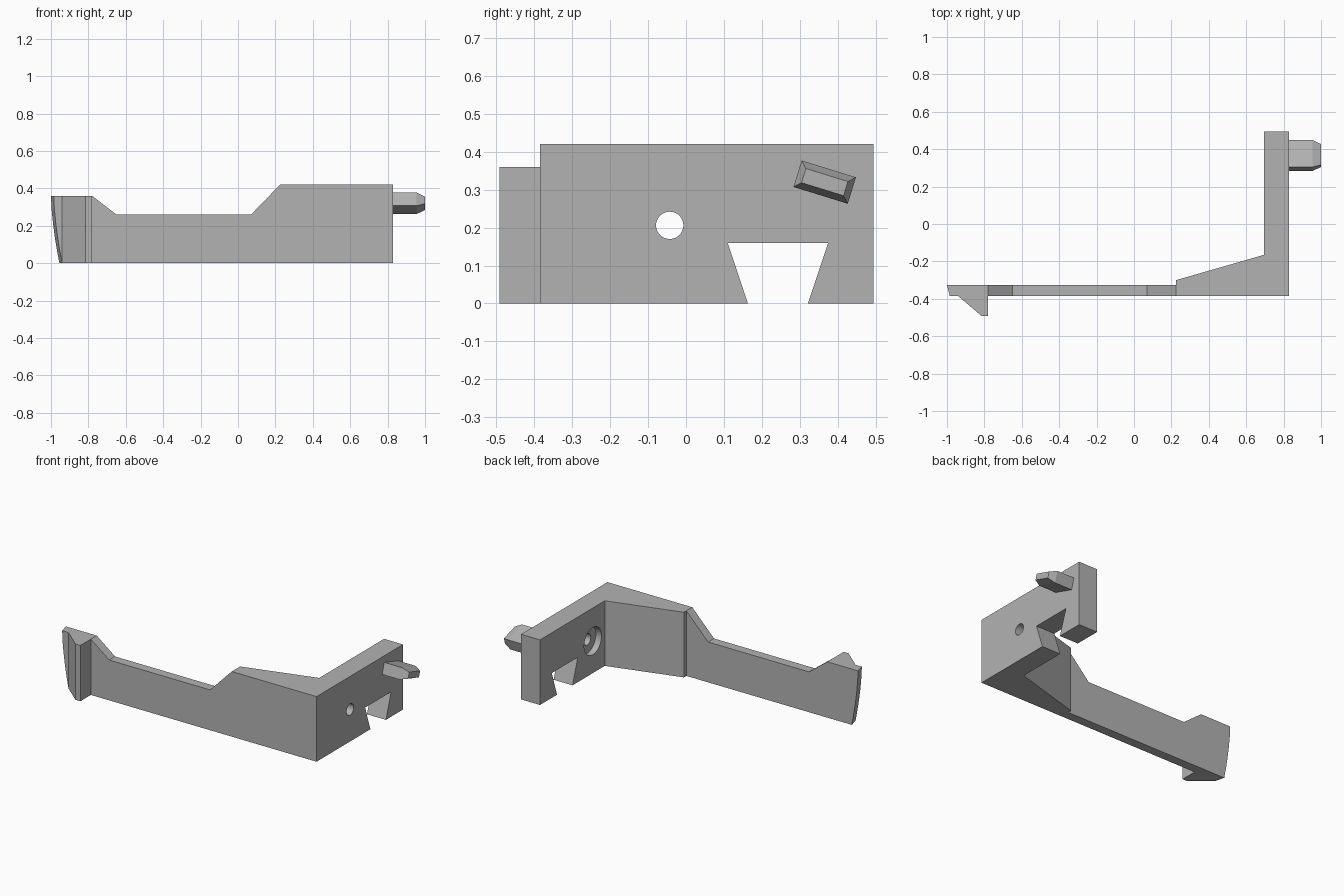
import bpy, bmesh
from mathutils import Matrix, Vector

cube = bpy.data.objects.get("Cube")
if cube:
    bpy.data.objects.remove(cube, do_unlink=True)

grey = bpy.data.materials.new("plain grey")
grey.use_nodes = True
grey.diffuse_color = (0.45, 0.45, 0.45, 1)
grey.node_tree.nodes["Principled BSDF"].inputs["Base Color"].default_value = (0.45, 0.45, 0.45, 1)


def finish(name, bm):
    bmesh.ops.recalc_face_normals(bm, faces=bm.faces)
    mesh = bpy.data.meshes.new(name)
    bm.to_mesh(mesh)
    bm.free()
    mesh.materials.append(grey)
    obj = bpy.data.objects.new(name, mesh)
    bpy.context.collection.objects.link(obj)
    return obj


def prism(name, profile, axis, low, high, skew=0):
    """Extrude a 2D profile along an axis; skew shifts the low end in x."""
    place = {"x": lambda a, b, d: (d, a, b),
             "y": lambda a, b, d: (a, d, b),
             "z": lambda a, b, d: (a, b, d)}[axis]
    bm = bmesh.new()
    rings = [[bm.verts.new(Vector(place(a, b, d)) + Vector((s, 0, 0))) for a, b in profile]
             for d, s in ((low, skew), (high, 0))]
    n = len(profile)
    for ring in rings:
        bm.faces.new(ring)
    for i in range(n):
        j = (i + 1) % n
        bm.faces.new((rings[0][i], rings[0][j], rings[1][j], rings[1][i]))
    return finish(name, bm)


def cylinder(name, radius, x0, x1, y, z):
    bm = bmesh.new()
    move = Matrix.Translation(((x0 + x1) / 2, y, z)) @ Matrix.Rotation(1.5708, 4, "Y")
    bmesh.ops.create_cone(bm, cap_ends=True, segments=48, radius1=radius,
                          radius2=radius, depth=x1 - x0, matrix=move)
    return finish(name, bm)


def cut(target, cutter):
    mod = target.modifiers.new(cutter.name, "BOOLEAN")
    mod.operation = "DIFFERENCE"
    mod.solver = "EXACT"
    mod.object = cutter
    cutter.hide_render = True
    cutter.hide_viewport = True
    cutter.display_type = "WIRE"


# Thin arm with stepped top and a curved, slanted free end
end_curve = [(-0.955 - 0.045 * (1 - (1 - t) ** 1.6), 0.36 * t) for t in (0, .2, .4, .6, .8, 1)]
arm_end = prism("arm_end", end_curve + [(-0.78, 0.36), (-0.78, 0)], "y", -0.385, -0.325)
for v in arm_end.data.vertices:
    if v.co.x < -0.9 and v.co.y < -0.35:
        v.co.x += 0.015
prism("arm", [(-0.78, 0), (-0.78, 0.36), (-0.65, 0.26), (0.07, 0.26), (0.225, 0.42), (0.225, 0)],
      "y", -0.385, -0.325)

# Catch on the front of the free end
prism("catch", [(-0.94, -0.385), (-0.815, -0.492), (-0.78, -0.492), (-0.78, -0.385)], "z", 0, 0.36)

# Tapered corner block and side wall
wall = prism("corner_wall", [(0.225, -0.385), (0.83, -0.385), (0.83, 0.495), (0.695, 0.495),
                             (0.695, -0.165), (0.225, -0.3)], "z", 0, 0.42)
cut(wall, prism("dovetail_cutter", [(0.11, 0.16), (0.375, 0.16), (0.305, -0.05), (0.18, -0.05)],
                "x", 0.6, 0.9))
cut(wall, cylinder("hole_cutter", 0.036, 0.6, 0.9, -0.043, 0.206))
cut(wall, cylinder("counterbore_cutter", 0.088, 0.6, 0.735, -0.043, 0.206))

# Tilted rectangular peg with a chamfered tip
bm = bmesh.new()
rings = []
for x, inset in ((0.83, 0), (0.955, 0), (1.0, 0.017)):
    w, h = 0.075 - inset, 0.0365 - inset
    turn = Matrix.Rotation(-0.3, 3, "X")
    rings.append([bm.verts.new(Vector((x, 0.366, 0.32)) + turn @ Vector((0, a * w, b * h)))
                  for a, b in ((-1, -1), (1, -1), (1, 1), (-1, 1))])
bm.faces.new(rings[0])
bm.faces.new(rings[-1])
for r, s in zip(rings, rings[1:]):
    for i in range(4):
        j = (i + 1) % 4
        bm.faces.new((r[i], r[j], s[j], s[i]))
finish("peg", bm)
